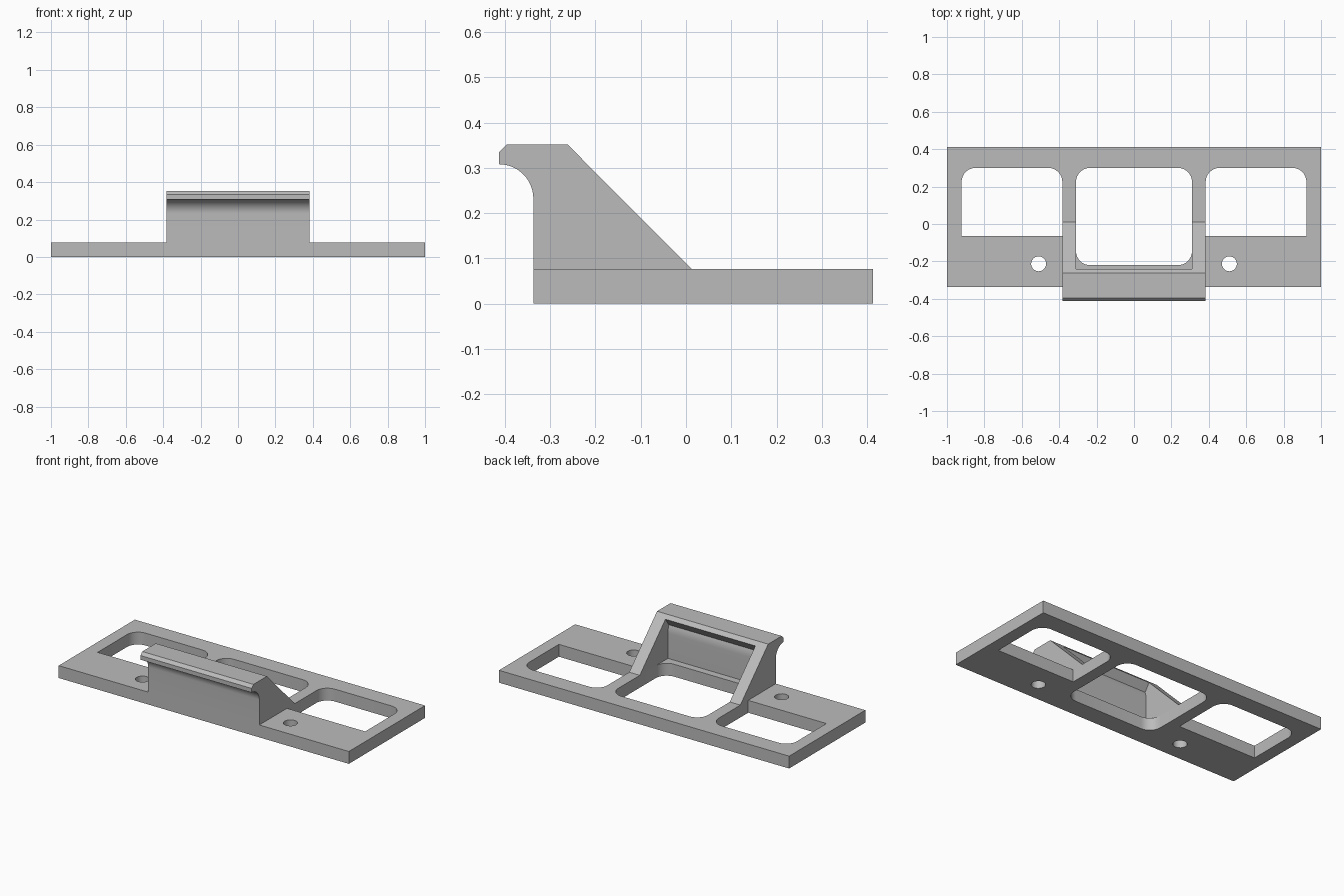
import bpy
import bmesh
from math import cos, sin, pi, radians

old = bpy.data.objects.get("Cube")
if old:
    bpy.data.objects.remove(old)

THICK = 0.077     # base plate thickness
HALF = 0.383      # half width of the hook
INNER = 0.31      # half width of the opening between the ribs
FRONT = -0.337
BACK = 0.413

grey = bpy.data.materials.new("plain_grey")
grey.use_nodes = True
colour = (0.5, 0.5, 0.5, 1)
grey.diffuse_color = colour
grey.node_tree.nodes["Principled BSDF"].inputs["Base Color"].default_value = colour


def arc(cx, cy, r, start, end, steps=8):
    angles = [radians(start + (end - start) * i / steps) for i in range(steps + 1)]
    return [(cx + r * cos(a), cy + r * sin(a)) for a in angles]


def window(x0, x1, y0, y1, r, round_front):
    """Rectangle outline with rounded back corners and optional rounded front ones."""
    pts = arc(x1 - r, y1 - r, r, 0, 90) + arc(x0 + r, y1 - r, r, 90, 180)
    if round_front:
        return pts + arc(x0 + r, y0 + r, r, 180, 270) + arc(x1 - r, y0 + r, r, 270, 360)
    return pts + [(x0, y0), (x1, y0)]


def activate(obj):
    bpy.ops.object.select_all(action="DESELECT")
    obj.select_set(True)
    bpy.context.view_layer.objects.active = obj


def finish(obj):
    obj.data.materials.clear()
    obj.data.materials.append(grey)
    activate(obj)
    bpy.ops.object.shade_smooth_by_angle(angle=radians(30))


def plate(name, outlines, thick):
    """Flat plate from an outer outline and hole outlines."""
    curve = bpy.data.curves.new(name, "CURVE")
    curve.dimensions = "2D"
    curve.fill_mode = "BOTH"
    curve.extrude = thick / 2
    for pts in outlines:
        spline = curve.splines.new("POLY")
        spline.points.add(len(pts) - 1)
        for p, (x, y) in zip(spline.points, pts):
            p.co = (x, y, 0, 1)
        spline.use_cyclic_u = True
    obj = bpy.data.objects.new(name, curve)
    bpy.context.collection.objects.link(obj)
    activate(obj)
    bpy.ops.object.convert(target="MESH")
    obj = bpy.context.object
    bm = bmesh.new()
    bm.from_mesh(obj.data)
    bmesh.ops.remove_doubles(bm, verts=bm.verts, dist=0.0001)
    bmesh.ops.translate(bm, verts=bm.verts, vec=(0, 0, thick / 2))
    bmesh.ops.recalc_face_normals(bm, faces=bm.faces)
    bm.to_mesh(obj.data)
    bm.free()
    return obj


def side_profile(name, pts, half):
    """Extrude a (y, z) profile across the width."""
    bm = bmesh.new()
    face = bm.faces.new([bm.verts.new((-half, y, z)) for y, z in pts])
    new = bmesh.ops.extrude_face_region(bm, geom=[face])["geom"]
    moved = [v for v in new if isinstance(v, bmesh.types.BMVert)]
    bmesh.ops.translate(bm, verts=moved, vec=(2 * half, 0, 0))
    bmesh.ops.recalc_face_normals(bm, faces=bm.faces)
    mesh = bpy.data.meshes.new(name)
    bm.to_mesh(mesh)
    bm.free()
    obj = bpy.data.objects.new(name, mesh)
    bpy.context.collection.objects.link(obj)
    return obj


# Base plate with three windows and two screw holes
outlines = [[(-1, FRONT), (1, FRONT), (1, BACK), (-1, BACK)],
            window(-INNER, INNER, -0.22, 0.3, 0.075, True)]
for side in (-1, 1):
    x0, x1 = sorted((side * HALF, side * 0.922))
    outlines.append(window(x0, x1, -0.065, 0.3, 0.075, False))
    outlines.append(arc(side * 0.51, -0.213, 0.04, 0, 345, 23))
finish(plate("base_plate", outlines, THICK))

# Hook with sloped side ribs and a concave lip at the front
hook = side_profile("hook_bracket", [(0.012, THICK), (-0.262, 0.352), (-0.395, 0.352),
                                     (BACK * -1, 0.334)]
                    + arc(-0.413, 0.232, 0.076, 90, 0, 14)
                    + [(FRONT, THICK)], HALF)

# Hollow between the ribs, behind the front wall
hollow = side_profile("hollow_cutter", [(-0.265, 0.04)]
                      + arc(-0.413, 0.232, 0.148, 0, 20, 5)
                      + [(-0.24, 0.33), (-0.213, 0.37), (0.1, 0.37), (0.1, 0.04)], INNER)
cut = hook.modifiers.new("hollow", "BOOLEAN")
cut.operation = "DIFFERENCE"
cut.solver = "EXACT"
cut.object = hollow
activate(hook)
bpy.ops.object.modifier_apply(modifier=cut.name)
bpy.data.objects.remove(hollow)
finish(hook)
